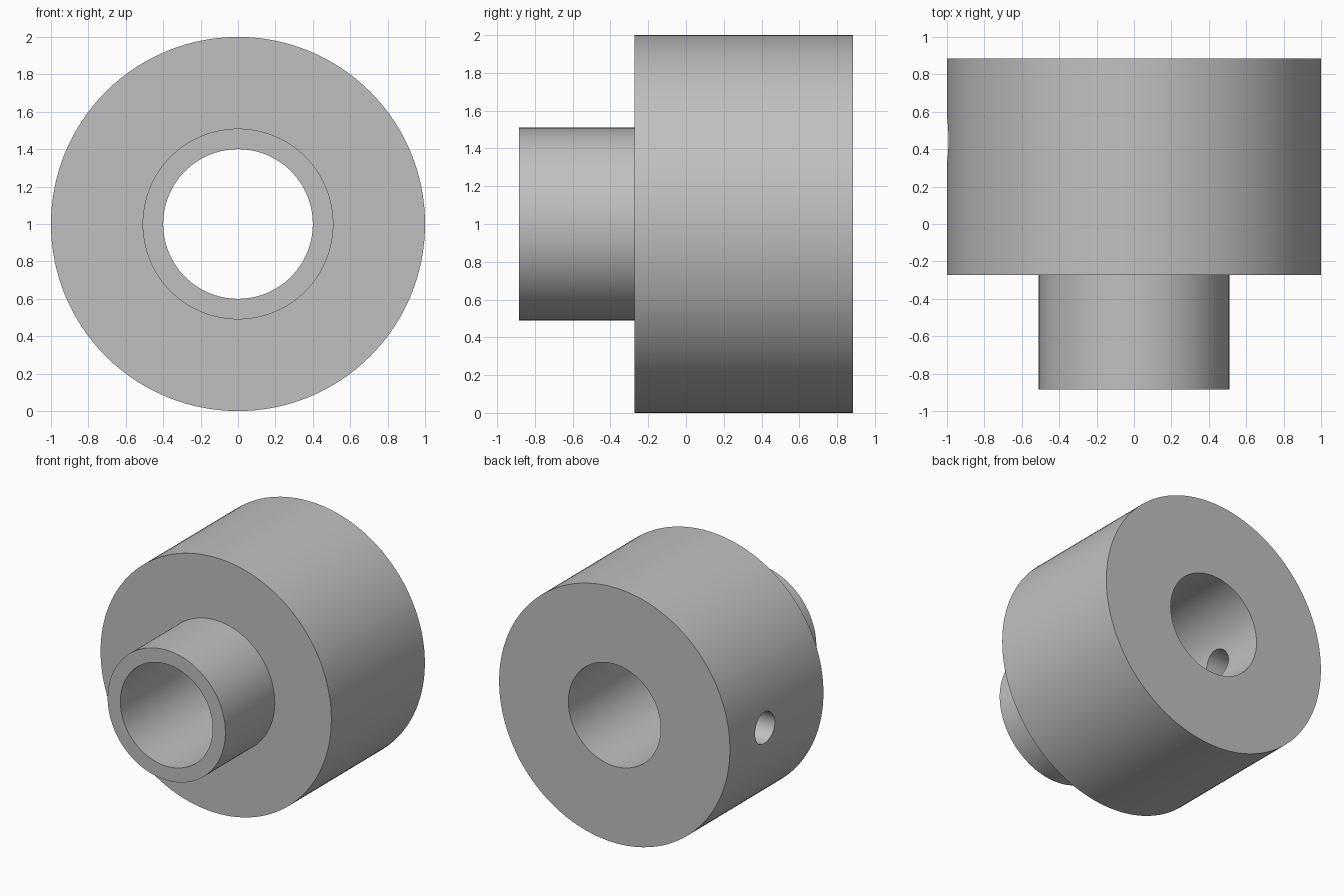
import bpy
import bmesh
from math import pi, radians
from mathutils import Matrix, Vector

SEGMENTS = 128
CENTRE_Z = 1.0

default = bpy.data.objects.get("Cube")
if default:
    bpy.data.objects.remove(default, do_unlink=True)

# Single plain grey finish
grey = bpy.data.materials.new("grey_metal")
grey.use_nodes = True
colour = (0.53, 0.53, 0.53, 1.0)
grey.diffuse_color = colour
grey.node_tree.nodes["Principled BSDF"].inputs["Base Color"].default_value = colour


def finish(bm, name):
    """Turn a bmesh into a linked object with the grey finish."""
    bmesh.ops.recalc_face_normals(bm, faces=bm.faces[:])
    mesh = bpy.data.meshes.new(name)
    bm.to_mesh(mesh)
    bm.free()
    mesh.materials.append(grey)
    obj = bpy.data.objects.new(name, mesh)
    bpy.context.collection.objects.link(obj)
    return obj


def lathe(name, profile):
    """Spin a closed (radius, y) profile around the horizontal y axis."""
    bm = bmesh.new()
    verts = [bm.verts.new((r, y, CENTRE_Z)) for r, y in profile]
    edges = [bm.edges.new((v, verts[i - 1])) for i, v in enumerate(verts)]
    bmesh.ops.spin(bm, geom=verts + edges, cent=Vector((0, 0, CENTRE_Z)),
                   axis=Vector((0, 1, 0)), angle=2 * pi, steps=SEGMENTS,
                   use_merge=True)
    bmesh.ops.remove_doubles(bm, verts=bm.verts[:], dist=1e-5)
    return finish(bm, name)


# Hub with a wide body at the back, a narrow neck in front and a through bore
BORE, NECK, BODY = 0.4, 0.51, 1.0
FRONT, STEP, BACK = -0.885, -0.273, 0.885
hub = lathe("bored_hub", [(BORE, FRONT), (NECK, FRONT), (NECK, STEP),
                          (BODY, STEP), (BODY, BACK), (BORE, BACK)])

# Radial set screw hole, through the right wall only
bm = bmesh.new()
bmesh.ops.create_cone(bm, cap_ends=True, segments=48, radius1=0.123,
                      radius2=0.123, depth=1.0,
                      matrix=Matrix.Translation((-0.7, 0.45, CENTRE_Z))
                      @ Matrix.Rotation(pi / 2, 4, "Y"))
cutter = finish(bm, "screw_hole_cutter")

cut = hub.modifiers.new("screw_hole", "BOOLEAN")
cut.operation = "DIFFERENCE"
cut.solver = "EXACT"
cut.object = cutter

bpy.ops.object.select_all(action="DESELECT")
hub.select_set(True)
bpy.context.view_layer.objects.active = hub
bpy.ops.object.modifier_apply(modifier=cut.name)
bpy.data.objects.remove(cutter, do_unlink=True)

# Round walls smooth, rims crisp
bpy.ops.object.shade_smooth_by_angle(angle=radians(30))
